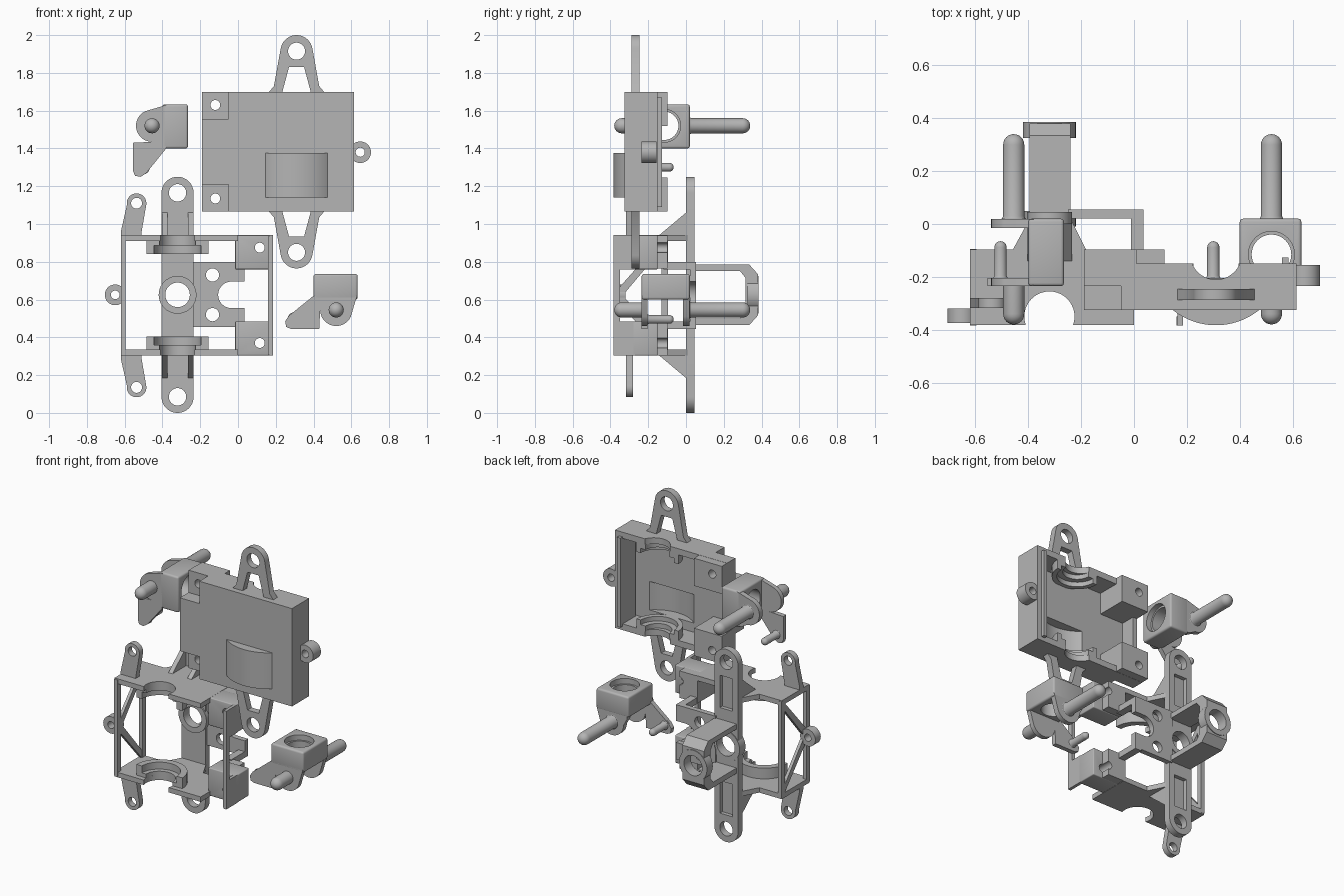
import bpy, bmesh, math
from mathutils import Matrix, Vector

if "Cube" in bpy.data.objects:
    bpy.data.objects.remove(bpy.data.objects["Cube"], do_unlink=True)

grey = bpy.data.materials.new("plain grey")
grey.use_nodes = True
COLOUR = (0.46, 0.46, 0.46, 1)
grey.diffuse_color = COLOUR
for node in grey.node_tree.nodes:
    if node.type == 'BSDF_PRINCIPLED':
        node.inputs["Base Color"].default_value = COLOUR
        node.inputs["Roughness"].default_value = 0.6
parts = []


def finish(name, bm):
    bmesh.ops.recalc_face_normals(bm, faces=bm.faces)
    mesh = bpy.data.meshes.new(name)
    bm.to_mesh(mesh)
    bm.free()
    ob = bpy.data.objects.new(name, mesh)
    bpy.context.scene.collection.objects.link(ob)
    parts.append(ob)
    return ob


def prism(name, pts, lo, hi, axis='y'):
    """Extrude a flat outline along an axis."""
    place = {'x': lambda p, d: (d, p[0], p[1]),
             'y': lambda p, d: (p[0], d, p[1]),
             'z': lambda p, d: (p[0], p[1], d)}[axis]
    bm = bmesh.new()
    face = bm.faces.new([bm.verts.new(place(p, lo)) for p in pts])
    out = bmesh.ops.extrude_face_region(bm, geom=[face])
    move = Vector(place((0, 0), hi - lo))
    bmesh.ops.translate(bm, vec=move, verts=[v for v in out['geom'] if isinstance(v, bmesh.types.BMVert)])
    return finish(name, bm)


def box(name, x, y, z, bevel=0):
    bm = bmesh.new()
    bmesh.ops.create_cube(bm, size=1)
    for v in bm.verts:
        v.co = [r[0] if c < 0 else r[1] for c, r in zip(v.co, (x, y, z))]
    if bevel:
        bmesh.ops.bevel(bm, geom=bm.edges[:], offset=bevel, segments=3, profile=0.5, affect='EDGES')
    return finish(name, bm)


def arc(cx, cy, r, a0=0, a1=360, n=40):
    full = abs(a1 - a0) == 360
    angles = [math.radians(a0 + (a1 - a0) * i / (n if full else n - 1)) for i in range(n)]
    return [(cx + r * math.cos(a), cy + r * math.sin(a)) for a in angles]


def disc(name, u, v, r, lo, hi, axis='y'):
    return prism(name, arc(u, v, r), lo, hi, axis)


def half_ring(name, x, y, outer, inner, a0, lo, hi):
    pts = arc(x, y, outer, a0, a0 + 180) + arc(x, y, inner, a0 + 180, a0)
    return prism(name, pts, lo, hi, 'z')


def pin(name, x, z, base, tip, r, flare):
    """Round-ended pin along y, flared at its base."""
    s = 1 if tip > base else -1
    prof = [(0, base), (r + flare, base), (r + flare * 0.3, base + s * flare * 0.4), (r, base + s * flare)]
    prof += [(r * math.cos(i * math.pi / 12), tip - s * r * (1 - math.sin(i * math.pi / 12))) for i in range(7)]
    bm = bmesh.new()
    vs = [bm.verts.new((x + max(a, 0), y, z)) for a, y in prof]
    es = [bm.edges.new(e) for e in zip(vs, vs[1:])]
    bmesh.ops.spin(bm, geom=vs + es, cent=(x, 0, z), axis=(0, 1, 0), angle=math.tau, steps=28)
    bmesh.ops.remove_doubles(bm, verts=bm.verts, dist=0.0002)
    return finish(name, bm)


def cut(targets, cutters):
    for t in targets:
        for c in cutters:
            m = t.modifiers.new("cut", 'BOOLEAN')
            m.operation, m.solver, m.object = 'DIFFERENCE', 'EXACT', c
    deps = bpy.context.evaluated_depsgraph_get()
    deps.update()
    done = [(t, bpy.data.meshes.new_from_object(t.evaluated_get(deps))) for t in targets]
    for t, mesh in done:
        t.modifiers.clear()
        t.data = mesh
    for c in cutters:
        parts.remove(c)
        bpy.data.objects.remove(c, do_unlink=True)


def copy(ob, name, matrix):
    new = bpy.data.objects.new(name, ob.data.copy())
    new.data.transform(matrix)
    if matrix.determinant() < 0:
        new.data.flip_normals()
    bpy.context.scene.collection.objects.link(new)
    parts.append(new)
    return new


def flip(obs, mid):
    """Mirror upper parts to lower ones about a height."""
    m = Matrix.Translation((0, 0, 2 * mid)) @ Matrix.Diagonal((1, 1, -1, 1))
    for ob in obs:
        copy(ob, ob.name.replace("upper", "lower"), m)


# Cover: open-backed box, bulged front, recessed corners, bearing saddles
MID = 1.3825
SX, SY = 0.31, -0.113
body = box("cover_body", (-0.19, 0.615), (-0.325, -0.15), (1.065, 1.70))
cut([body], [box("c", (-0.16, 0.57), (-0.295, 0), (1.105, 1.66)),
             box("c", (-0.3, -0.1), (-0.2, 0), (1.25, 1.52)),
             box("c", (-0.3, -0.05), (-0.4, -0.235), (1.555, 1.8)),
             box("c", (-0.3, -0.05), (-0.4, -0.235), (1.0, 1.21)),
             disc("c", SX, SY, 0.0975, 1, 1.8, 'z')])
bulge = prism("cover_bulge", arc(SX, -0.123, 0.26, 225, 315, 24), 1.14, 1.375, 'z')
cut([body, bulge], [disc("c", SX, -0.123, 0.235, 1.165, 1.35, 'z')])

boss = box("cover_upper_boss", (-0.189, 0.01), (-0.324, -0.097), (1.52, 1.699))
cut([boss], [box("c", (-0.3, -0.05), (-0.4, -0.235), (1.555, 1.8)),
             disc("c", -0.12, 1.63, 0.026, -0.5, 0)])
saddle = half_ring("cover_upper_saddle", SX, -0.15, 0.15, 0.12, 180, 1.60, 1.665)
rim = half_ring("cover_upper_saddle_rim", SX, -0.15, 0.149, 0.085, 180, 1.63, 1.665)
ear = prism("cover_upper_ear",
            [(0.16, 1.68), (0.165, 1.70), (0.19, 1.73)] + arc(SX, 1.915, 0.085, 170, 10, 20)
            + [(0.43, 1.73), (0.455, 1.70), (0.46, 1.68)], -0.288, -0.245)
cut([ear], [disc("c", SX, 1.915, 0.045, -0.5, 0),
            prism("c", [(0.235, 1.70), (0.385, 1.70), (0.35, 1.83), (0.27, 1.83)], -0.5, 0)])
flip([boss, saddle, rim, ear], MID)
box("cover_lip", (0.56, 0.585), (-0.28, -0.127), (1.09, 1.67))
eyelet = disc("cover_eyelet", 0.647, 1.38, 0.057, -0.235, -0.155)
cut([eyelet], [disc("c", 0.647, 1.38, 0.024, -0.5, 0)])

# Frame: two plates, corner bosses, open sides
FX, FZ = -0.32, 0.6225
plate = box("frame_upper_plate", (-0.62, 0.0), (-0.382, -0.097), (0.91, 0.942))
cut([plate], [disc("c", FX, -0.35, 0.095, 0.8, 1, 'z')])
web = prism("frame_upper_web", [(-0.46, -0.10), (-0.18, -0.10), (-0.235, 0.01), (-0.40, 0.01)], 0.91, 0.942, 'z')
seat = half_ring("frame_upper_saddle", FX, -0.35, 0.165, 0.125, 0, 0.84, 0.915)
inner = half_ring("frame_upper_saddle_rim", FX, -0.35, 0.164, 0.095, 0, 0.885, 0.915)
corner = box("frame_upper_boss", (-0.015, 0.185), (-0.285, -0.15), (0.76, 0.941), 0.006)
step = box("frame_upper_boss_step", (-0.015, 0.115), (-0.2, -0.097), (0.765, 0.94))
cut([corner, step], [disc("c", 0.115, 0.875, 0.026, -0.5, 0)])
cheek = box("frame_upper_cheek", (0.165, 0.185), (-0.384, -0.27), (0.76, 0.941))
arm = box("frame_upper_arm", (-0.012, 0.035), (-0.12, 0.054), (0.76, 0.80))
gussets = [prism("frame_upper_gusset", [(-0.155, 0.93), (0.01, 0.93), (0.01, 1.06), (0, 1.06)], x, x + 0.03, 'x')
           for x in (-0.402, -0.265)]
lug = prism("frame_upper_lug", [(-0.515, 0.92), (-0.51, 0.96)] + arc(-0.537, 1.11, 0.052, -10, 190, 20)
            + [(-0.62, 0.96), (-0.62, 0.92)], -0.318, -0.28)
cut([lug], [disc("c", -0.537, 1.11, 0.029, -0.5, 0)])
brace = prism("frame_upper_brace", [(-0.375, 0.64), (-0.345, 0.61), (-0.10, 0.90), (-0.125, 0.92)], -0.617, -0.597, 'x')
flip([plate, web, seat, inner, corner, step, cheek, arm, lug, brace] + gussets, FZ)
for name, x, y in (("front_post", -0.62, -0.384), ("back_post", -0.62, -0.13), ("side_bar", 0.16, -0.384)):
    box("frame_" + name, (x, x + 0.025), (y, y + 0.035), (0.31, 0.935))
eye = disc("frame_eyelet", -0.65, 0.625, 0.055, -0.375, -0.32)
cut([eye], [disc("c", -0.65, 0.625, 0.023, -0.5, 0)])

# Back strap with hub, pockets and eyes
strap = prism("back_strap", arc(FX, 1.165, 0.085, 0, 180, 24) + arc(FX, 0.085, 0.085, 180, 360, 24), 0, 0.045)
hub = disc("strap_hub", FX, 0.625, 0.10, -0.01, 0.05)
loop = prism("back_loop", [(0.03, 0.465), (0.335, 0.465), (0.38, 0.515), (0.38, 0.735), (0.335, 0.785),
                           (0.03, 0.785)], -0.395, -0.24, 'x')
cut([loop], [prism("c", [(0, 0.5), (0.285, 0.5), (0.315, 0.535), (0.315, 0.715), (0.285, 0.752), (0, 0.752)],
                   -0.5, -0.1, 'x')])
end = disc("loop_hub", FX, 0.625, 0.10, 0.325, 0.385)
cut([strap, hub, loop, end],
    [disc("c", FX, 0.625, 0.065, -0.2, 0.6)])
cut([strap], [disc("c", FX, z, 0.046, -0.2, 0.2) for z in (0.085, 1.165)]
    + [box("c", (-0.365, -0.275), (0.02, 0.2), z) for z in ((0.86, 1.07), (0.175, 0.385))])

# Centre plate with two holes and a side notch
centre = box("centre_plate", (-0.25, 0.035), (0.02, 0.054), (0.455, 0.80))
cut([centre], [disc("c", -0.135, z, 0.035, -0.2, 0.2) for z in (0.52, 0.73)]
    + [prism("c", arc(-0.035, 0.625, 0.07, 90, 270, 24) + [(0.1, 0.555), (0.1, 0.695)], -0.2, 0.2),
       disc("c", FX, 0.625, 0.08, -0.2, 0.2)])

# Clip: bored block, tail plate, long pin, stub and small peg
PX, PZ = -0.455, 1.52
block = box("clip_block", (-0.40, -0.265), (-0.235, 0.02), (1.40, 1.633), 0.012)
cut([block], [disc("c", -0.115, PZ, 0.075, -0.6, 0, 'x'), disc("c", -0.115, PZ, 0.087, -0.30, 0, 'x')])
disc_edge = arc(PX, PZ, 0.085, 270, 115, 20)
tail = prism("clip_tail", [(-0.38, 1.63), (-0.38, 1.40), (-0.485, 1.27), (-0.515, 1.25), (-0.545, 1.255),
                           (-0.555, 1.28), (-0.555, 1.43)] + disc_edge, -0.235, -0.205)
flange = prism("clip_flange", [(-0.38, 1.63), (-0.38, 1.41), (-0.41, 1.41)] + disc_edge, -0.015, 0.019)
clip = [block, tail, flange,
        pin("clip_long_pin", PX, PZ, 0.015, 0.34, 0.04, 0.015),
        pin("clip_stub", PX, PZ, -0.21, -0.38, 0.04, 0),
        pin("clip_peg", -0.505, 1.30, -0.21, -0.065, 0.023, 0.015)]
# Second clip: same part with x and z swapped
swap = Matrix(((0, 0, 1, -1), (0, 1, 0, 0), (1, 0, 0, 1), (0, 0, 0, 1)))
for ob in clip:
    copy(ob, ob.name.replace("clip", "second_clip"), swap)

# Colour and shading
bpy.ops.object.select_all(action='DESELECT')
for ob in parts:
    ob.data.materials.clear()
    ob.data.materials.append(grey)
    ob.select_set(True)
bpy.context.view_layer.objects.active = parts[0]
bpy.ops.object.shade_smooth_by_angle(angle=math.radians(30))
